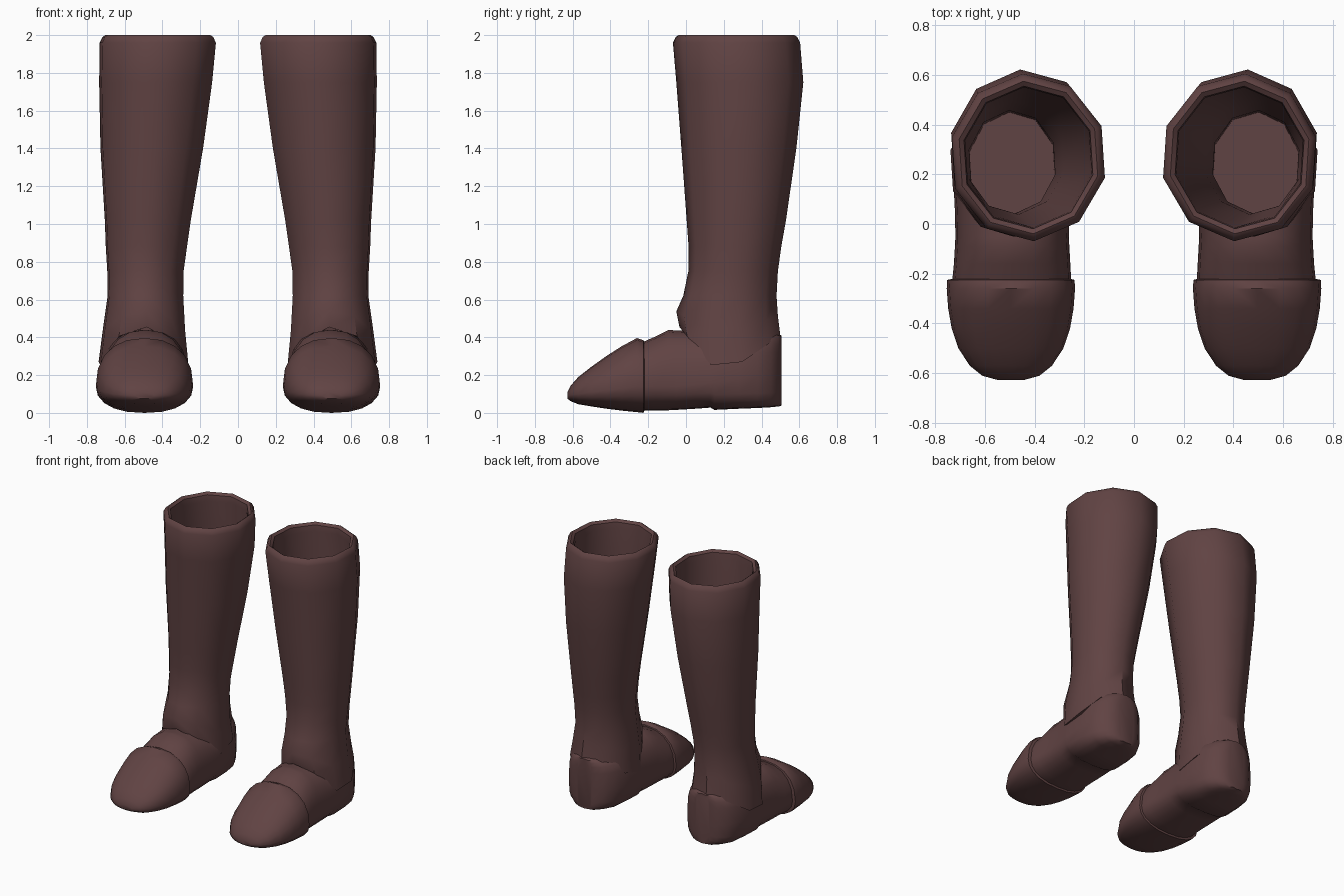
import bpy, bmesh, math

if "Cube" in bpy.data.objects:
    bpy.data.objects.remove(bpy.data.objects["Cube"])

leather = bpy.data.materials.new("dark brown leather")
leather.diffuse_color = (0.118, 0.056, 0.056, 1)
leather.use_nodes = True
leather.node_tree.nodes["Principled BSDF"].inputs["Base Color"].default_value = leather.diffuse_color


def loft(name, rings, cap_start=True, cap_end=True, sharp=42):
    """Skin a list of equal-length point rings, mirrored over x = 0."""
    bm = bmesh.new()
    vr = [[bm.verts.new(p) for p in r] for r in rings]
    n = len(vr[0])
    for a, b in zip(vr, vr[1:]):
        for i in range(n):
            j = (i + 1) % n
            bm.faces.new((a[i], a[j], b[j], b[i]))
    if cap_start:
        bm.faces.new(vr[0][::-1])
    if cap_end:
        bm.faces.new(vr[-1])
    bmesh.ops.recalc_face_normals(bm, faces=bm.faces)
    me = bpy.data.meshes.new(name)
    bm.to_mesh(me)
    bm.free()
    me.materials.append(leather)
    ob = bpy.data.objects.new(name, me)
    bpy.context.collection.objects.link(ob)
    ob.modifiers.new("other_boot", 'MIRROR').use_mirror_merge = False
    bpy.ops.object.select_all(action='DESELECT')
    ob.select_set(True)
    bpy.context.view_layer.objects.active = ob
    bpy.ops.object.shade_smooth_by_angle(angle=math.radians(sharp))
    return ob


def spow(v, p):
    return math.copysign(abs(v) ** p, v)


def section(y, cx, hw, bottom, waist, top, e, n=20):
    """Upright foot cross-section: domed upper, flatter sole."""
    pts = []
    for i in range(n):
        a = 2 * math.pi * i / n
        c, s = math.cos(a), math.sin(a)
        h = top - waist if s > 0 else waist - bottom
        pts.append((cx + hw * spow(c, 2 / e), y, waist + h * spow(s, 2 / e)))
    return pts


def oval(x0, x1, y0, y1, z, inset=0.0, n=10):
    """Ten-sided leg ring; z is a height or a rule of the front-back position."""
    cx, cy = (x0 + x1) / 2, (y0 + y1) / 2
    hx, hy = (x1 - x0) / 2 / 0.97 - inset, (y1 - y0) / 2 - inset
    pts = []
    for i in range(n):
        a = math.radians(86 + 36 * i)
        s = math.sin(a)
        pts.append((cx + hx * math.cos(a), cy + hy * s, z(s) if callable(z) else z))
    return pts


def cuff_z(t):
    """Slanted lower edge: high in front, lowest at the sides, higher behind."""
    knots = [(-1, .455), (-.35, .245), (.25, .27), (1, .41)]
    for (a, za), (b, zb) in zip(knots, knots[1:]):
        if t <= b:
            return za + (zb - za) * (t - a) / (b - a)
    return knots[-1][1]


# Leg: slanted cuff edge, tapering shaft, rolled rim, hollow inside
leg = [
    oval(.27, .73, -.03, .495, lambda t: cuff_z(t) + .01, .03),
    oval(.262, .738, -.035, .50, cuff_z),
    oval(.28, .715, -.052, .487, lambda t: (cuff_z(t) + .62) / 2),
    oval(.29, .69, -.015, .48, .62),
    oval(.288, .692, .012, .487, .75),
    oval(.27, .70, .013, .505, .88),
    oval(.25, .705, .003, .53, 1.02),
    oval(.185, .728, -.025, .585, 1.4),
    oval(.137, .735, -.052, .622, 1.75),
    oval(.117, .732, -.07, .605, 1.96),
    oval(.117, .732, -.07, .605, 1.99, .015),
    oval(.117, .732, -.07, .605, 2.0, .03),
    oval(.117, .732, -.07, .605, 1.985, .05),
    oval(.117, .732, -.07, .605, 1.94, .055),
    oval(.137, .735, -.052, .622, 1.75, .045),
    oval(.25, .705, .003, .53, 1.02, .035),
    oval(.288, .692, .012, .487, .75, .03),
    oval(.29, .69, .0, .48, .52, .03),
]
loft("leg", leg, cap_start=False)

# Foot: instep, narrow arch, then a heel that steps down
foot = [
    section(-.34, .495, .225, .03, .14, .32, 2.3),
    section(-.24, .492, .240, .012, .14, .37, 2.3),
    section(-.16, .490, .234, .012, .14, .405, 2.3),
    section(-.09, .490, .230, .014, .14, .44, 2.3),
    section(-.05, .490, .228, .016, .14, .435, 2.4),
    section(.05, .490, .230, .022, .15, .44, 2.5),
    section(.13, .492, .232, .028, .16, .43, 2.6),
    section(.15, .492, .232, .016, .16, .43, 2.8),
    section(.28, .492, .224, .022, .18, .42, 3.4),
    section(.38, .492, .205, .026, .2, .42, 4),
    section(.45, .492, .165, .030, .2, .42, 4),
    section(.49, .490, .115, .034, .2, .415, 4),
    section(.505, .490, .06, .038, .2, .41, 4),
]
loft("foot", foot)

# Toe cap: rounded nose with a raised back edge
toe_cap = [
    section(-.628, .495, .05, .075, .09, .11, 2),
    section(-.61, .495, .115, .062, .095, .145, 2.1),
    section(-.57, .495, .165, .046, .1, .19, 2.2),
    section(-.50, .495, .211, .034, .11, .245, 2.3),
    section(-.42, .495, .238, .022, .12, .302, 2.3),
    section(-.34, .495, .252, .012, .13, .353, 2.3),
    section(-.26, .495, .258, .004, .14, .396, 2.3),
    section(-.225, .495, .256, .0, .14, .385, 2.3),
    section(-.22, .492, .236, .014, .14, .37, 2.3),
]
loft("toe_cap", toe_cap)
